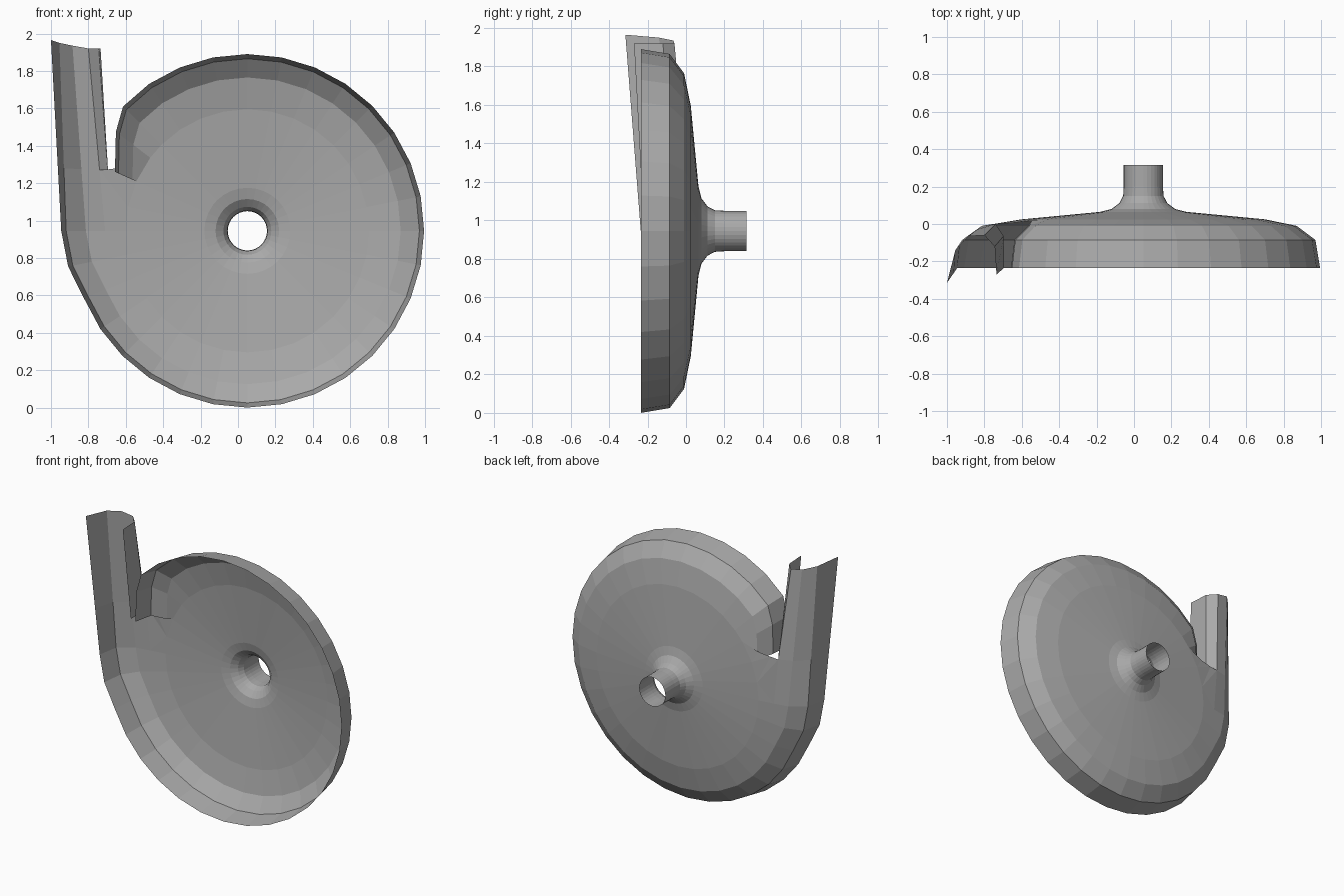
import bpy, bmesh, math
from mathutils import Vector

cube = bpy.data.objects.get("Cube")
if cube:
    bpy.data.objects.remove(cube)

metal = bpy.data.materials.new("casing_grey")
metal.use_nodes = True
GREY = (0.4, 0.4, 0.4, 1)
metal.diffuse_color = GREY
metal.node_tree.nodes["Principled BSDF"].inputs["Base Color"].default_value = GREY

CX, CZ = 0.05, 0.945
RIM = 0.945


def polar(radius, y, degrees):
    a = math.radians(degrees)
    return Vector((CX + radius * math.cos(a), y, CZ + radius * math.sin(a)))


def make_object(name, faces):
    """Build one open shell from a list of corner-point faces."""
    bm = bmesh.new()
    for corners in faces:
        bm.faces.new([bm.verts.new(c) for c in corners])
    bmesh.ops.remove_doubles(bm, verts=bm.verts, dist=0.0005)
    bmesh.ops.recalc_face_normals(bm, faces=bm.faces)
    mesh = bpy.data.meshes.new(name)
    bm.to_mesh(mesh)
    bm.free()
    mesh.materials.append(metal)
    obj = bpy.data.objects.new(name, mesh)
    bpy.context.collection.objects.link(obj)
    return obj


def skin(rows):
    """Quads between neighbouring rows of points."""
    return [(a[i], a[i + 1], b[i + 1], b[i])
            for a, b in zip(rows, rows[1:]) for i in range(len(a) - 1)]


# Angles run from the outlet side around to the tongue, then close the circle
angles = [180 + k * 11.25 for k in range(33)]
angles[29], angles[30] = 503, 516
spiral = {0: 0.995, 1: 0.977, 28: 0.94, 29: 0.88, 30: 0.775}

# Rounded outer rim, stopping at the tongue
rim_profile = [(0.945, -0.235), (0.92, -0.085), (0.82, -0.01)]
rim_rows = []
for k in range(31):
    scale = spiral.get(k, RIM) / RIM
    row = [polar(r * scale, y, angles[k]) for r, y in rim_profile]
    rim_rows.append(row + [polar(0.65, 0.025, angles[k])])
make_object("volute_rim", skin(rim_rows))

# Shallow conical back wall
wall_profile = [(0.65, 0.025), (0.23, 0.065), (0.17, 0.08)]
make_object("back_wall", skin([[polar(r, y, a) for r, y in wall_profile] for a in angles]))

# Flared inlet neck, open at both ends
neck_profile = [(0.17, 0.08), (0.128, 0.112), (0.108, 0.15), (0.105, 0.2), (0.105, 0.315)]
make_object("inlet_neck", skin([[polar(r, y, a) for r, y in neck_profile] for a in angles]))

# Outlet duct: left side and crest rise from the rim to the tilted mouth
base = rim_rows[0][:3] + [Vector((-0.71, 0.007, CZ))]
mouth = [Vector(p) for p in ((-1, -0.315, 1.965), (-0.955, -0.14, 1.95),
                             (-0.885, -0.065, 1.935), (-0.8, -0.06, 1.92),
                             (-0.745, -0.12, 1.92), (-0.735, -0.27, 1.92))]
throat = [b.lerp(m, 0.333) for b, m in zip(base, mouth)]
throat[3] = Vector((-0.74, 0, 1.27))
throat += [Vector((-0.697, -0.065, 1.27)), Vector((-0.695, -0.235, 1.27))]
make_object("outlet_duct", skin([base, throat[:4]]) + skin([throat, mouth]))

# Flat throat floor joining the duct to the back wall
p = [polar(0.65, 0.025, angles[k]) for k in (32, 31, 30, 29)]
edge_a, edge_b = Vector((-0.68, 0.003, 1.275)), Vector((-0.59, 0.012, 1.29))
make_object("throat_floor", [
    (p[0], p[1], base[3]), (p[1], throat[3], base[3]), (p[1], edge_a, throat[3]),
    (p[1], p[2], edge_a), (p[2], edge_b, edge_a), (p[2], p[3], edge_b),
    (base[2], base[3], p[0])])
